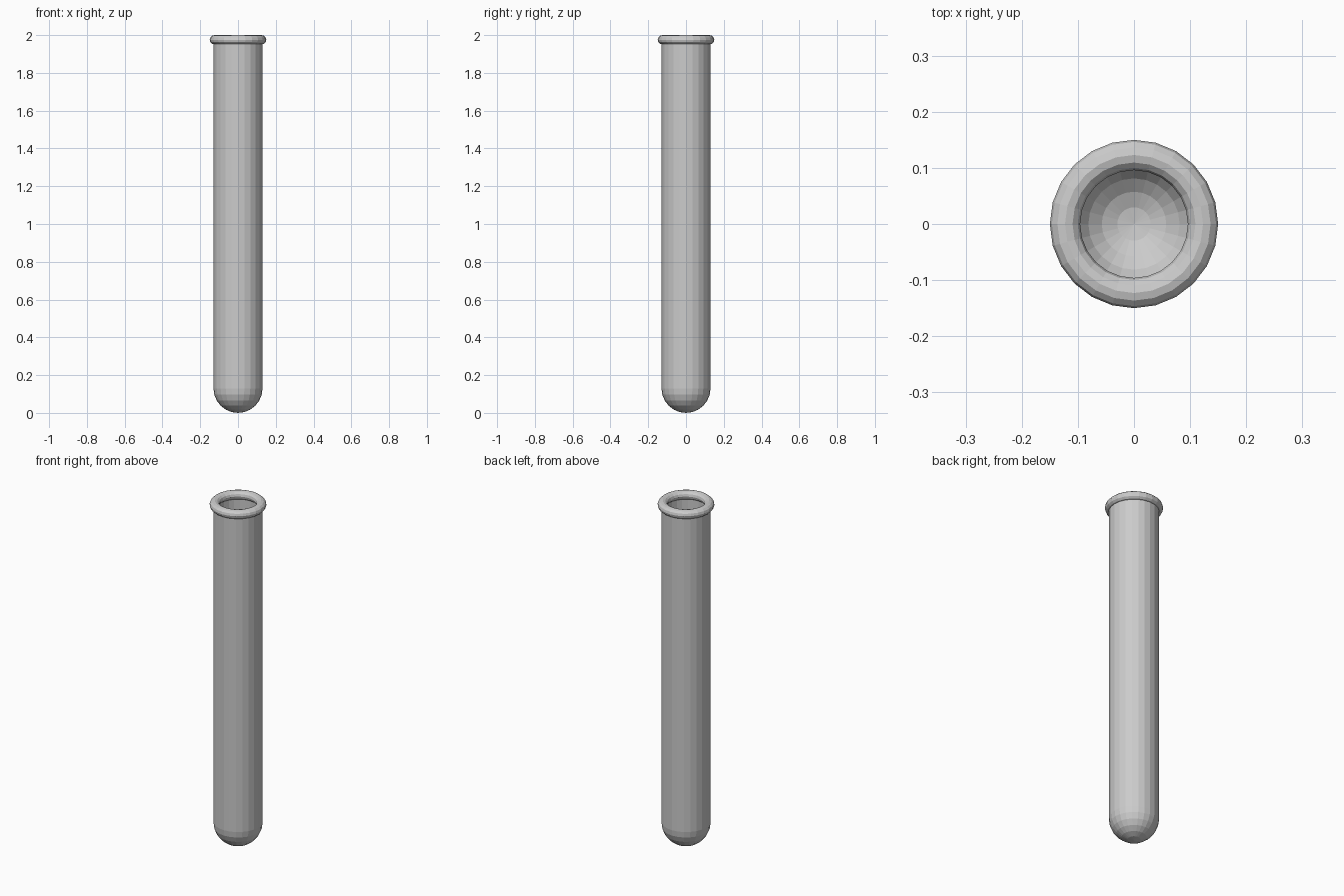
import bpy, bmesh
from math import sin, cos, pi, tau

if "Cube" in bpy.data.objects:
    bpy.data.objects.remove(bpy.data.objects["Cube"])

SEGMENTS = 24
OUTER, INNER = 0.13, 0.115
RIM_Z = 1.975


def lathe(name, profile):
    """Revolve a closed (radius, z) profile around the z axis."""
    bm = bmesh.new()
    verts = [bm.verts.new((r, 0, z)) for r, z in profile]
    edges = [bm.edges.new((a, b)) for a, b in zip(verts, verts[1:] + verts[:1])
             if not (a.co.x < 1e-6 and b.co.x < 1e-6)]
    bmesh.ops.spin(bm, geom=verts + edges, axis=(0, 0, 1), cent=(0, 0, 0),
                   angle=tau, steps=SEGMENTS, use_duplicate=False)
    bmesh.ops.remove_doubles(bm, verts=bm.verts, dist=1e-5)
    bmesh.ops.recalc_face_normals(bm, faces=bm.faces)
    mesh = bpy.data.meshes.new(name)
    bm.to_mesh(mesh)
    bm.free()
    obj = bpy.data.objects.new(name, mesh)
    bpy.context.collection.objects.link(obj)
    return obj


def round_end(radius):
    """Quarter circle from the bottom pole up to the straight wall."""
    return [(radius * sin(i * pi / 12), OUTER - radius * cos(i * pi / 12))
            for i in range(7)]


# Hollow tube with a rounded bottom
outside = round_end(OUTER) + [(OUTER, RIM_Z)]
inside = round_end(INNER) + [(INNER, RIM_Z)]
lathe("tube_wall", outside + inside[::-1])

# Rolled lip around the mouth
lathe("rim", [(0.123 + 0.027 * cos(i * tau / 12), RIM_Z + 0.025 * sin(i * tau / 12))
              for i in range(12)])
